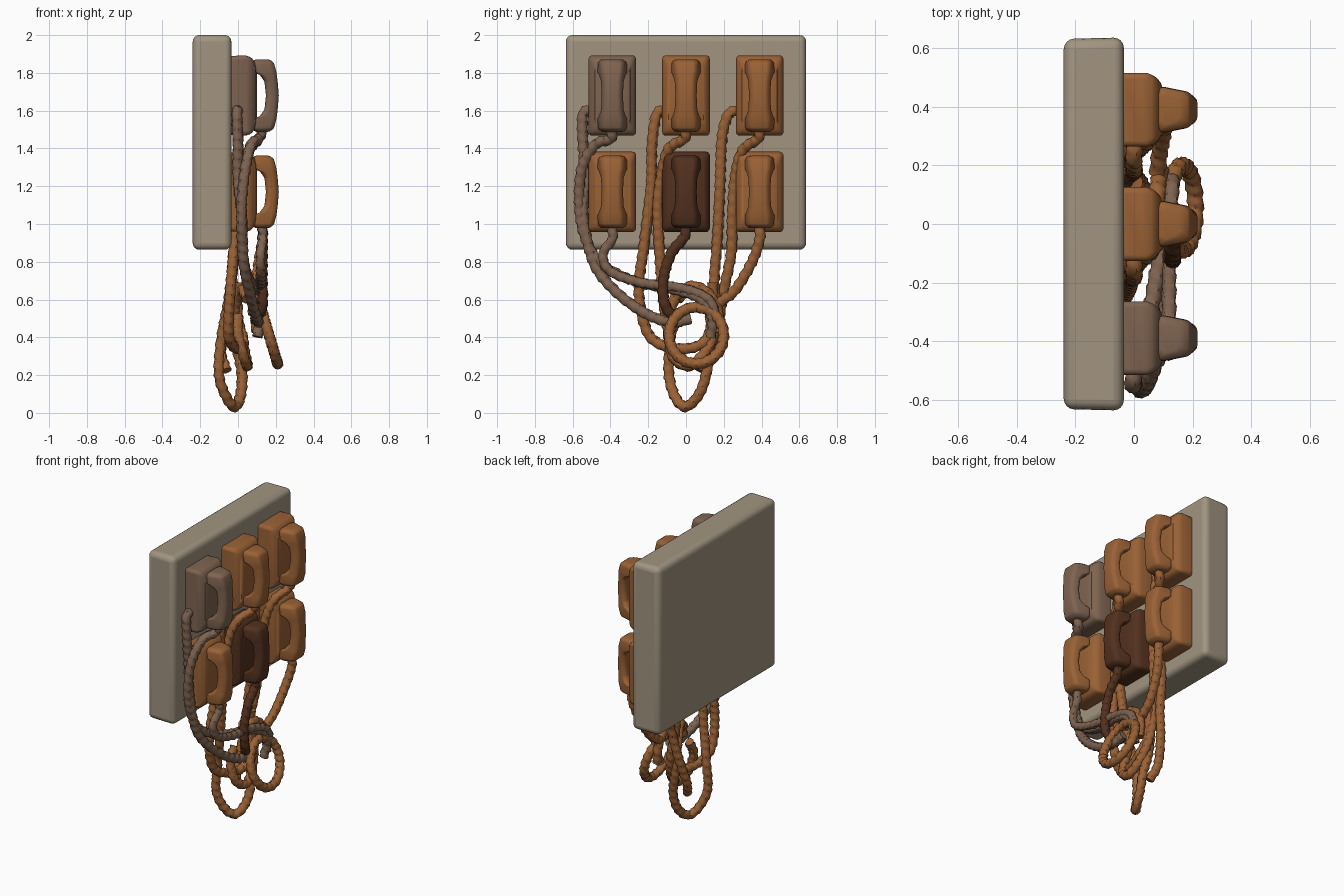
import bpy, bmesh, math
from mathutils import Vector


def material(name, rgb):
    m = bpy.data.materials.new(name)
    m.diffuse_color = (*rgb, 1)
    return m


STONE = material("stone beige", (0.36, 0.30, 0.22))
ORANGE = material("orange brown", (0.32, 0.12, 0.036))
GREY = material("grey brown", (0.21, 0.125, 0.08))
DARK = material("dark brown", (0.085, 0.030, 0.013))


def finish(bm, name, mat, bevel=0, segments=3, angle=50):
    bmesh.ops.recalc_face_normals(bm, faces=bm.faces)
    me = bpy.data.meshes.new(name)
    bm.to_mesh(me)
    bm.free()
    ob = bpy.data.objects.new(name, me)
    bpy.context.collection.objects.link(ob)
    me.materials.append(mat)
    if bevel:
        b = ob.modifiers.new("bevel", 'BEVEL')
        b.width, b.segments, b.limit_method = bevel, segments, 'ANGLE'
        b.angle_limit = math.radians(25)
    for o in bpy.context.selected_objects:
        o.select_set(False)
    ob.select_set(True)
    bpy.context.view_layer.objects.active = ob
    bpy.ops.object.shade_smooth_by_angle(angle=math.radians(angle))
    return ob


def loft(bm, rings):
    """Join rings of points into a closed, capped skin."""
    vs = [[bm.verts.new(p) for p in r] for r in rings]
    n = len(vs[0])
    for a, b in zip(vs, vs[1:]):
        for i in range(n):
            bm.faces.new((a[i], a[(i + 1) % n], b[(i + 1) % n], b[i]))
    bm.faces.new(vs[0][::-1])
    bm.faces.new(vs[-1])


def rect(x, y, z, hy, hz):
    return [(x, y - hy, z - hz), (x, y + hy, z - hz), (x, y + hy, z + hz), (x, y - hy, z + hz)]


# Wall slab
bm = bmesh.new()
loft(bm, [rect(-0.24, 0, 1.432, 0.632, 0.568), rect(-0.035, 0, 1.432, 0.637, 0.568)])
finish(bm, "wall_slab", STONE, 0.035, 4)

# Handset stations: height, inner x, outer x, inner half width, outer half width
HANDSET = [(-0.192, 0.09, 0.165, 0.060, 0.045), (-0.175, 0.075, 0.190, 0.078, 0.062),
           (-0.125, 0.075, 0.203, 0.080, 0.062), (-0.105, 0.118, 0.206, 0.072, 0.058),
           (-0.075, 0.140, 0.210, 0.062, 0.054), (0.0, 0.148, 0.216, 0.058, 0.052)]
HANDSET += [(-z, *r) for z, *r in HANDSET[-2::-1]]


def octagon(z, x0, x1, w0, w1, y, cz):
    """Chamfered cross-section, narrower on the outside."""
    c = 0.018
    return [Vector((px, y + py, cz + z)) for px, py in (
        (x0, -w0 + c), (x0 + c, -w0), (x1 - c, -w1), (x1, -w1 + c),
        (x1, w1 - c), (x1 - c, w1), (x0 + c, w0), (x0, w0 - c))]


# Telephones in two rows of three
for row, cz in (("upper", 1.68), ("lower", 1.17)):
    for col, y in (("left", -0.39), ("middle", 0), ("right", 0.39)):
        mat = {("upper", "left"): GREY, ("lower", "middle"): DARK}.get((row, col), ORANGE)
        tag = f"{row}_{col}"
        bm = bmesh.new()
        loft(bm, [rect(-0.05, y, cz, 0.126, 0.208), rect(0.045, y, cz, 0.126, 0.214),
                  rect(0.082, y, cz, 0.110, 0.195), rect(0.10, y, cz, 0.075, 0.135)])
        finish(bm, "phone_base_" + tag, mat, 0.022, 3)
        bm = bmesh.new()
        loft(bm, [octagon(*s, y, cz) for s in HANDSET])
        finish(bm, "handset_" + tag, mat, 0.008, 2)


def spline(points, step=0.011):
    """Catmull-Rom curve, sampled evenly."""
    P = [Vector(p) for p in points]
    P = [2 * P[0] - P[1]] + P + [2 * P[-1] - P[-2]]
    dense = []
    for a, b, c, d in zip(P, P[1:], P[2:], P[3:]):
        for k in range(40):
            t = k / 40
            dense.append(0.5 * (2 * b + (c - a) * t + (2 * a - 5 * b + 4 * c - d) * t * t
                                + (3 * b - a - 3 * c + d) * t ** 3))
    out = [dense[0]]
    for p in dense:
        if (p - out[-1]).length >= step:
            out.append(p)
    return out


def cord(name, points, mat, r=0.031, sides=10):
    """Coiled cord: a tube whose radius winds in a sawtooth helix."""
    path = spline(points)
    rings, normal = [], Vector((0.9, 0.3, 0.1))
    for i, p in enumerate(path):
        t = (path[min(i + 1, len(path) - 1)] - path[max(i - 1, 0)]).normalized()
        normal = (normal - t * normal.dot(t)).normalized()
        side = t.cross(normal)
        ring = []
        for k in range(sides):
            u = k / sides
            rr = r * (0.78 + 0.26 * ((i / 4 + u) % 1))
            a = u * math.tau
            ring.append(p + (normal * math.cos(a) + side * math.sin(a)) * rr)
        rings.append(ring)
    bm = bmesh.new()
    loft(bm, rings)
    finish(bm, name, mat, angle=40)


# Grey cords, sweeping in from the left
cord("cord_grey_base", [(0, -0.50, 1.60), (-0.005, -0.545, 1.58), (0, -0.545, 1.42), (0, -0.53, 1.25),
     (0.02, -0.545, 1.05), (0.03, -0.49, 0.80), (0.06, -0.38, 0.65), (0.09, -0.22, 0.53),
     (0.11, -0.08, 0.48), (0.11, 0.03, 0.50)], GREY)
cord("cord_grey_handset", [(0.13, -0.39, 1.50), (0.11, -0.40, 1.45), (0.07, -0.48, 1.42), (0.04, -0.55, 1.30),
     (0.02, -0.565, 1.12), (0.02, -0.54, 0.95), (0.03, -0.46, 0.80), (0.06, -0.28, 0.70),
     (0.10, -0.05, 0.65), (0.12, 0.08, 0.60), (0.12, 0.14, 0.50), (0.10, 0.13, 0.40)], GREY)
cord("cord_lower_left", [(0.13, -0.39, 0.98), (0.13, -0.39, 0.92), (0.12, -0.44, 0.84), (0.12, -0.40, 0.75),
     (0.12, -0.24, 0.69), (0.12, -0.02, 0.66), (0.13, 0.12, 0.60), (0.13, 0.16, 0.50)], GREY, 0.028)

# Dark cord under the lower middle telephone
cord("cord_dark", [(0.13, 0, 0.98), (0.13, -0.01, 0.93), (0.13, -0.08, 0.84), (0.13, -0.12, 0.70),
     (0.13, -0.11, 0.57), (0.10, -0.05, 0.50), (0.09, 0.02, 0.50)], DARK)

# Orange cords of the upper middle telephone, meeting in the lowest loop
cord("cord_middle", [(0, -0.11, 1.60), (0, -0.155, 1.58), (0, -0.18, 1.42), (-0.01, -0.185, 1.20),
     (-0.02, -0.22, 0.90), (-0.04, -0.25, 0.65), (-0.05, -0.21, 0.44), (-0.03, -0.13, 0.36),
     (0.01, 0.0, 0.34), (0.03, 0.10, 0.38), (0.0, 0.14, 0.50), (0.0, 0.14, 0.70)], ORANGE)
cord("cord_middle_handset", [(0.13, 0, 1.50), (0.11, -0.01, 1.45), (0.06, -0.09, 1.40), (0.02, -0.125, 1.28),
     (0, -0.15, 1.10), (-0.02, -0.14, 0.85), (-0.05, -0.12, 0.60), (-0.09, -0.09, 0.38),
     (-0.10, -0.09, 0.20), (-0.06, -0.055, 0.08), (-0.015, 0.0, 0.033), (0.015, 0.07, 0.10),
     (0.02, 0.11, 0.22), (-0.01, 0.13, 0.38), (-0.02, 0.12, 0.55), (0.02, 0.04, 0.65),
     (0.05, -0.05, 0.60)], ORANGE)

# Orange cords of the upper right telephone
cord("cord_right", [(0, 0.28, 1.60), (0, 0.225, 1.58), (0, 0.19, 1.45), (0, 0.18, 1.20),
     (-0.02, 0.165, 0.90), (-0.03, 0.15, 0.70), (0.0, 0.16, 0.50), (0.03, 0.12, 0.35),
     (0.05, 0.02, 0.25), (0.03, -0.07, 0.30), (0.0, -0.08, 0.42), (0.0, -0.03, 0.52)], ORANGE)
cord("cord_right_handset", [(0.13, 0.39, 1.50), (0.11, 0.38, 1.45), (0.06, 0.30, 1.39), (0.02, 0.26, 1.25),
     (0, 0.245, 1.05), (-0.02, 0.24, 0.85), (-0.04, 0.20, 0.65), (-0.07, 0.17, 0.48),
     (-0.09, 0.12, 0.32), (-0.06, 0.07, 0.22)], ORANGE)

# Cord of the lower right telephone, ending in the front loop
cord("cord_lower_right", [(0.13, 0.39, 0.98), (0.13, 0.39, 0.92), (0.11, 0.35, 0.80), (0.09, 0.26, 0.65),
     (0.08, 0.17, 0.58)], ORANGE)
loop = []
for k in range(15):
    a = math.tau * k / 13
    loop.append((0.165 - 0.045 * math.cos(a), 0.055 + 0.145 * math.sin(a), 0.41 + 0.15 * math.cos(a)))
cord("cord_front_loop", loop, ORANGE)
cord("cord_upper_loop", [(0.08, -0.09, 0.52), (0.08, -0.05, 0.62), (0.08, 0.03, 0.67), (0.08, 0.12, 0.63),
     (0.09, 0.17, 0.53), (0.10, 0.17, 0.42)], ORANGE)
